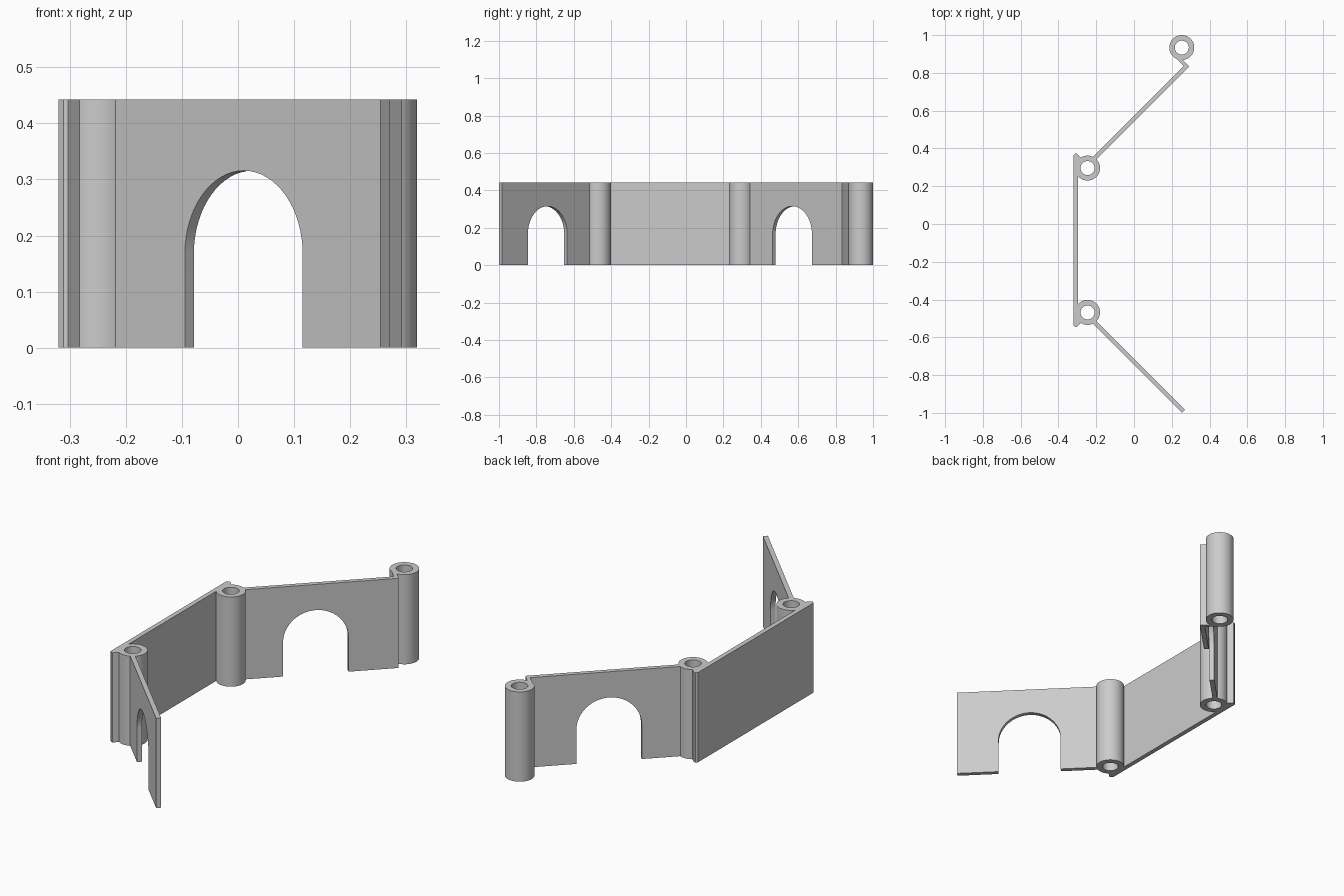
import bpy, bmesh, math
from mathutils import Vector

if "Cube" in bpy.data.objects:
    bpy.data.objects.remove(bpy.data.objects["Cube"])

H = 0.442          # height of every part
T = 0.0226         # sheet thickness
R_OUT, R_IN = 0.066, 0.037
S = math.sqrt(0.5)

grey = bpy.data.materials.new("plain grey")
grey.diffuse_color = (0.6, 0.6, 0.6, 1)
grey.use_nodes = True
grey.node_tree.nodes["Principled BSDF"].inputs["Base Color"].default_value = grey.diffuse_color


def finish(name, bm, smooth=False):
    bmesh.ops.recalc_face_normals(bm, faces=bm.faces)
    me = bpy.data.meshes.new(name)
    bm.to_mesh(me)
    bm.free()
    me.materials.append(grey)
    ob = bpy.data.objects.new(name, me)
    bpy.context.collection.objects.link(ob)
    if smooth:
        bpy.ops.object.select_all(action='DESELECT')
        ob.select_set(True)
        bpy.context.view_layer.objects.active = ob
        bpy.ops.object.shade_smooth_by_angle(angle=math.radians(30))
    return ob


def prism(name, pts, vec, smooth=False):
    """Extrude a planar outline along a vector."""
    bm = bmesh.new()
    face = bm.faces.new([bm.verts.new(p) for p in pts])
    res = bmesh.ops.extrude_face_region(bm, geom=[face], use_keep_orig=True)
    moved = [g for g in res["geom"] if isinstance(g, bmesh.types.BMVert)]
    bmesh.ops.translate(bm, verts=moved, vec=vec)
    return finish(name, bm, smooth)


def upright(name, pts):
    return prism(name, [(x, y, 0) for x, y in pts], (0, 0, H))


def tube(name, cx, cy, n=48):
    bm = bmesh.new()
    rings = []
    for r, z in ((R_OUT, 0), (R_OUT, H), (R_IN, H), (R_IN, 0)):
        rings.append([bm.verts.new((cx + r * math.cos(2 * math.pi * i / n),
                                    cy + r * math.sin(2 * math.pi * i / n), z))
                      for i in range(n)])
    for k in range(4):
        a, b = rings[k], rings[(k + 1) % 4]
        for i in range(n):
            j = (i + 1) % n
            bm.faces.new((a[i], a[j], b[j], b[i]))
    return finish(name, bm, True)


def arched_panel(name, c, side, length):
    """Diagonal panel leaving hinge c, with an arched doorway."""
    d = Vector((S, side * S, 0))
    nrm = Vector((-S, side * S, 0))
    mid, r, spring = 0.385, 0.1485, 0.167
    prof = [(0.05, 0), (mid - r, 0)]
    for i in range(33):
        a = math.pi * (1 - i / 32)
        prof.append((mid + r * math.cos(a), spring + r * math.sin(a)))
    prof += [(mid + r, 0), (length, 0), (length, H), (0.05, H)]
    pts = [Vector((c[0], c[1], z)) + d * u for u, z in prof]
    prism(name, pts, nrm * T, True)


# Hinge tubes
front_c, back_c, end_c = (-0.246, -0.468), (-0.246, 0.296), (0.253, 0.934)
tube("front_hinge_tube", *front_c)
tube("back_hinge_tube", *back_c)
tube("end_hinge_tube", *end_c)

# Angled panels with doorways
arched_panel("front_arched_panel", front_c, -1, 0.730)
arched_panel("back_arched_panel", back_c, 1, 0.761)

# Middle wall with bevelled hooks that hold its two tubes
MID_Y = -0.086
half = [(-0.32, 0.449), (-0.311, 0.458), (-0.303, 0.458), (-0.277, 0.432),
        (-0.287, 0.418), (-0.297, 0.405)]
wall = [(x, MID_Y + y) for x, y in half]
wall += [(x, MID_Y - y) for x, y in reversed(half)]
upright("middle_wall", wall)

# Short strip joining the back panel to the end tube
upright("end_tube_strip", [(0.292, 0.834), (0.255, 0.871), (0.25, 0.882),
                           (0.232, 0.879), (0.228, 0.872), (0.265, 0.835),
                           (0.276, 0.818)])
